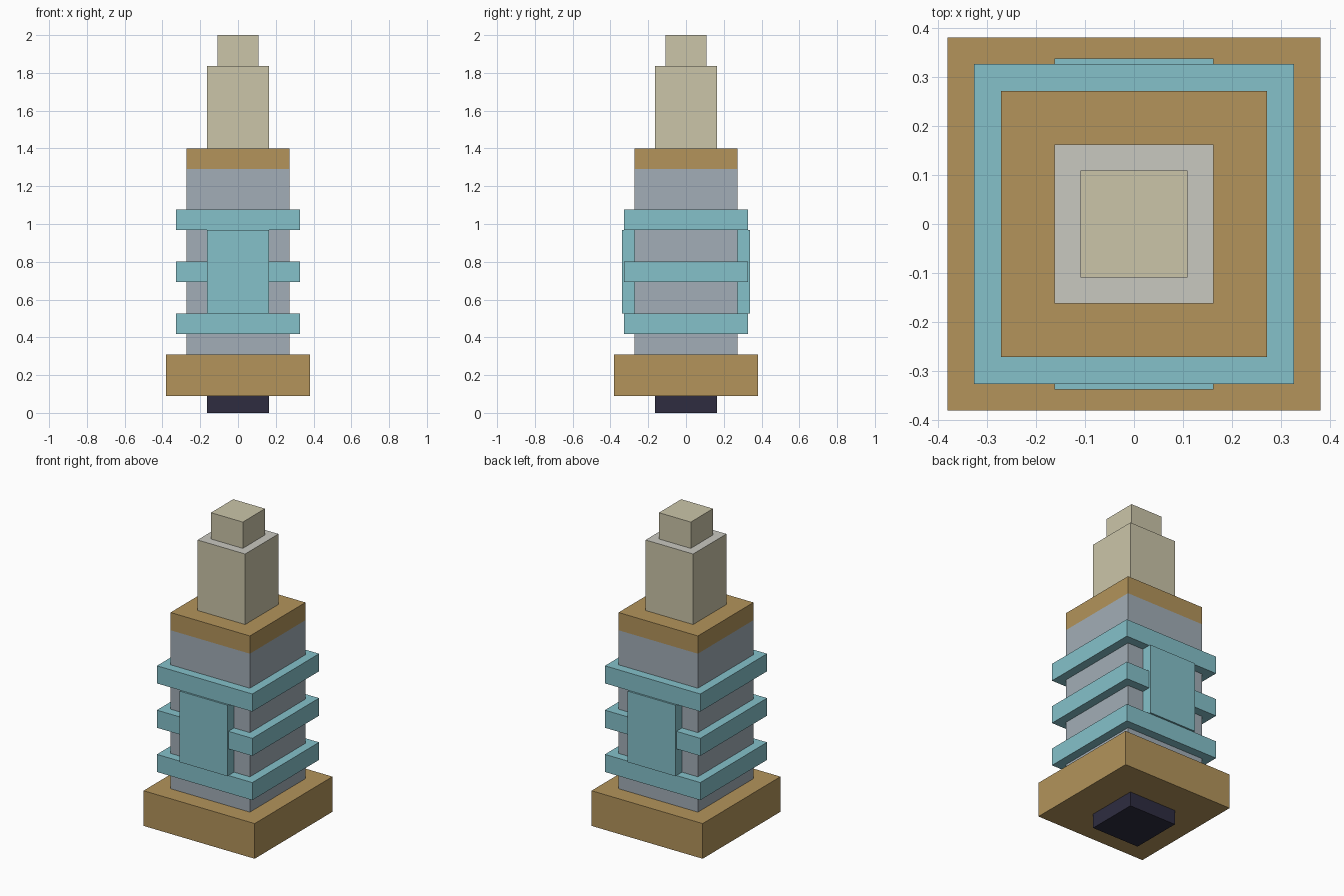
import bpy
import bmesh
from mathutils import Matrix, Vector

default_cube = bpy.data.objects.get("Cube")
if default_cube:
    bpy.data.objects.remove(default_cube, do_unlink=True)


def to_linear(channel):
    value = channel / 255
    return value / 12.92 if value <= 0.04045 else ((value + 0.055) / 1.055) ** 2.4


def make_material(name, red, green, blue):
    colour = (to_linear(red), to_linear(green), to_linear(blue), 1)
    material = bpy.data.materials.new(name)
    material.diffuse_color = colour
    material.use_nodes = True
    shader = material.node_tree.nodes["Principled BSDF"]
    shader.inputs["Base Color"].default_value = colour
    shader.inputs["Roughness"].default_value = 0.8
    return material


def add_box(name, half_x, half_y, bottom, top, *materials, centre_y=0):
    """Flat-faced block; a second material goes on the upward face."""
    bm = bmesh.new()
    bmesh.ops.create_cube(bm, size=1)
    size = Vector((2 * half_x, 2 * half_y, top - bottom))
    place = Matrix.Translation((0, centre_y, (bottom + top) / 2))
    bm.transform(place @ Matrix.Diagonal(size).to_4x4())
    bm.normal_update()
    for face in bm.faces:
        if len(materials) > 1 and face.normal.z > 0.5:
            face.material_index = 1
    mesh = bpy.data.meshes.new(name)
    bm.to_mesh(mesh)
    bm.free()
    for material in materials:
        mesh.materials.append(material)
    part = bpy.data.objects.new(name, mesh)
    bpy.context.collection.objects.link(part)
    return part


tan = make_material("tan", 179, 148, 91)
grey = make_material("blue_grey", 162, 174, 183)
teal = make_material("pale_teal", 133, 193, 202)
cream = make_material("cream", 203, 197, 169)
pale = make_material("pale_grey", 201, 200, 192)
dark = make_material("dark_navy", 46, 44, 64)

BODY = 0.272
BAND = 0.327
COLUMN = 0.163
PANEL_FRONT = 0.338

# Foot and plinth
add_box("foot", COLUMN, COLUMN, 0, 0.09, dark)
add_box("plinth", 0.381, 0.381, 0.09, 0.308, tan)

# Main body and its cap
add_box("body", BODY, BODY, 0.308, 1.29, grey)
add_box("cap", BODY, BODY, 1.29, 1.4, tan)

# Three rings around the body
for label, bottom in (("lower", 0.418), ("middle", 0.692), ("upper", 0.967)):
    add_box(label + "_band", BAND, BAND, bottom, bottom + 0.109, teal)

# Upright panels on the front and back
depth = PANEL_FRONT - BODY
for label, side in (("front", -1), ("back", 1)):
    add_box(label + "_panel", COLUMN, depth / 2, 0.527, 0.967, teal,
            centre_y=side * (BODY + depth / 2))

# Stepped column on top
add_box("column", COLUMN, COLUMN, 1.4, 1.837, cream, pale)
add_box("column_top", 0.109, 0.109, 1.837, 2, cream)
